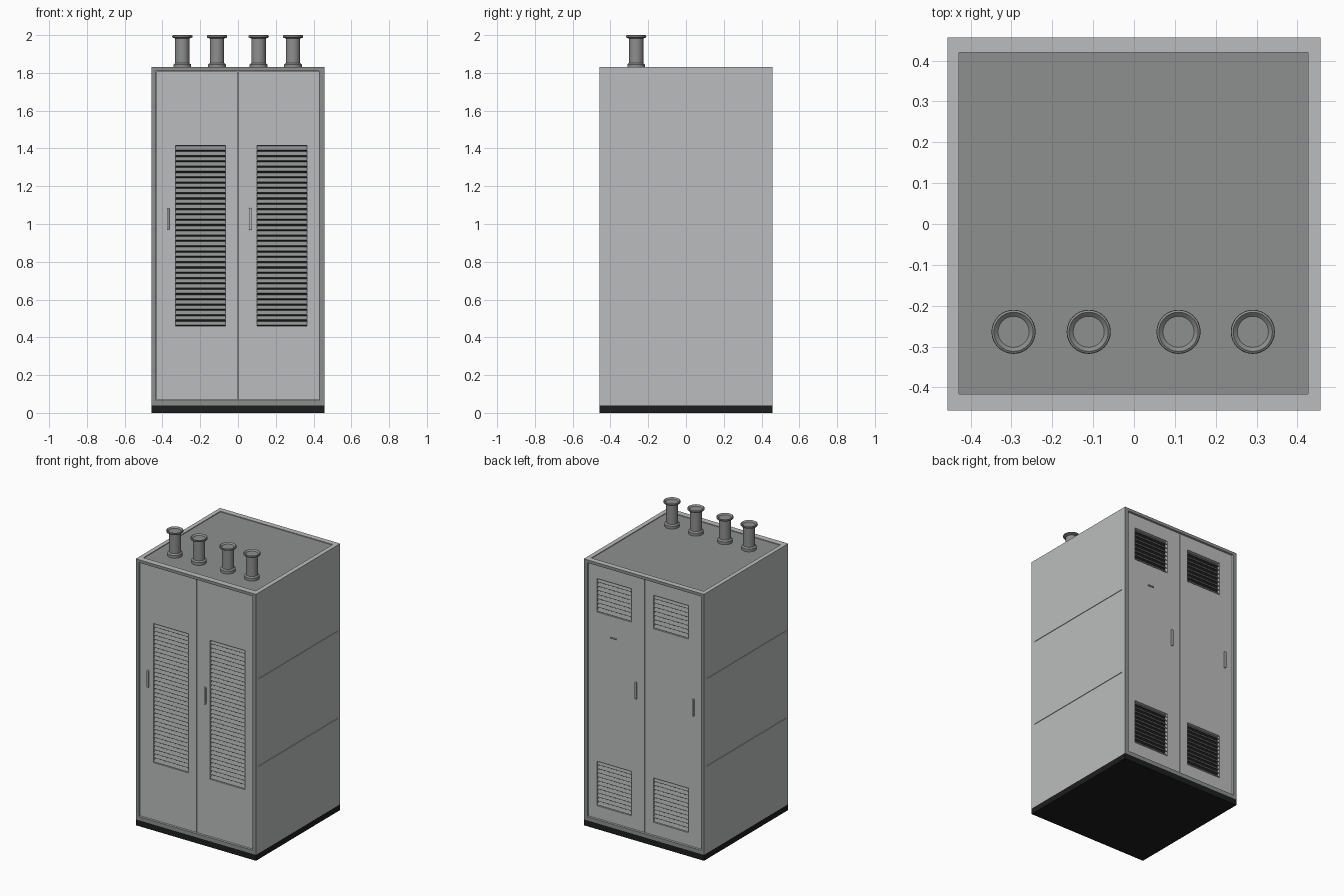
import bpy, bmesh, math
from mathutils import Matrix, Vector

if "Cube" in bpy.data.objects:
    bpy.data.objects.remove(bpy.data.objects["Cube"])


def material(name, v):
    m = bpy.data.materials.new(name)
    m.diffuse_color = (v, v * 1.01, v * 1.02, 1)
    m.use_nodes = True
    m.node_tree.nodes["Principled BSDF"].inputs["Base Color"].default_value = m.diffuse_color
    return m


LIGHT = material("light_grey", 0.50)
MID = material("mid_grey", 0.27)
DARK = material("dark_grey", 0.10)
BLACK = material("black", 0.012)


def add_box(bm, x0, x1, y0, y1, z0, z1, tilt=0):
    size = Matrix.Diagonal((x1 - x0, y1 - y0, z1 - z0, 1))
    mid = Matrix.Translation(((x0 + x1) / 2, (y0 + y1) / 2, (z0 + z1) / 2))
    bmesh.ops.create_cube(bm, size=1, matrix=mid @ Matrix.Rotation(tilt, 4, 'X') @ size)


def make(name, bm, mat=None):
    bmesh.ops.recalc_face_normals(bm, faces=bm.faces)
    me = bpy.data.meshes.new(name)
    bm.to_mesh(me)
    bm.free()
    ob = bpy.data.objects.new(name, me)
    bpy.context.collection.objects.link(ob)
    if mat:
        me.materials.append(mat)
    return ob


def boxes(name, dims, mat=None):
    bm = bmesh.new()
    for d in dims:
        add_box(bm, *d)
    return make(name, bm, mat)


def activate(ob):
    bpy.ops.object.select_all(action='DESELECT')
    ob.select_set(True)
    bpy.context.view_layer.objects.active = ob


def cut(ob, dims):
    cutter = boxes("cutter", dims)
    cutter.hide_render = True
    mod = ob.modifiers.new("cut", 'BOOLEAN')
    mod.operation, mod.solver, mod.object = 'DIFFERENCE', 'EXACT', cutter
    activate(ob)
    bpy.ops.object.modifier_apply(modifier="cut")
    bpy.data.objects.remove(cutter, do_unlink=True)


def ys(s, a, b):
    return (s * a, s * b) if s > 0 else (s * b, s * a)


W = 0.457
# plinth
boxes("plinth", [(-W, W, -W, W, 0, 0.04)], BLACK)

# cabinet shell: door recesses, sunken roof, side panel seams
shell = boxes("cabinet_shell", [(-W, W, -W, W, 0.04, 1.83)], LIGHT)
holes = [(-0.433, 0.430, *ys(s, 0.415, 0.5), 0.066, 1.81) for s in (-1, 1)]
holes.append((-0.428, 0.426, -0.416, 0.42, 1.825, 1.9))
for z in (0.64, 1.24):
    holes += [(W - 0.004, 0.5, -0.43, 0.425, z - 0.002, z + 0.002),
              (-0.5, -W + 0.004, -0.43, 0.425, z - 0.002, z + 0.002)]
cut(shell, holes)
shell.data.materials.append(MID)
for p in shell.data.polygons:
    frame = abs(p.normal.y) > 0.9 and abs(p.center.y) > 0.45
    roof = p.normal.z > 0.9 and 1.82 < p.center.z < 1.828
    if frame or roof:
        p.material_index = 1

# doors, louvres and handles, front and back
DOORS = {"left": (-0.431, -0.002, -0.33, -0.065, -0.37),
         "right": (0.002, 0.428, 0.10, 0.365, 0.065)}
VENTS = {-1: [(0.46, 1.415)], 1: [(0.155, 0.46), (1.485, 1.715)]}
for s, face in ((-1, "front"), (1, "back")):
    for side, (x0, x1, v0, v1, hx) in DOORS.items():
        tag = f"{face}_{side}"
        door = boxes(f"{tag}_door", [(x0, x1, *ys(s, 0.415, 0.446), 0.068, 1.808)], LIGHT)
        cut(door, [(v0, v1, *ys(s, 0.423, 0.5), a, b) for a, b in VENTS[s]])
        boxes(f"{tag}_vent_backing",
              [(v0, v1, *ys(s, 0.421, 0.424), a, b) for a, b in VENTS[s]], BLACK)
        # tilted slats
        bm = bmesh.new()
        for a, b in VENTS[s]:
            n = round((b - a) / 0.0285)
            step = (b - a) / n
            for i in range(n):
                z = a + (i + 0.5) * step
                add_box(bm, v0, v1, *ys(s, 0.4335, 0.4365), z - 0.0125, z + 0.0125,
                        tilt=s * math.radians(38))
        make(f"{tag}_louvre_slats", bm, MID)
        # handle
        grip = boxes(f"{tag}_handle", [(hx - 0.007, hx + 0.007, *ys(s, 0.444, 0.457), 0.968, 1.085)], LIGHT)
        bev = grip.modifiers.new("bevel", 'BEVEL')
        bev.width, bev.segments = 0.004, 2

# small pull on the back door
boxes("back_latch", [(0.215, 0.26, 0.444, 0.453, 1.334, 1.341)], LIGHT)

# roof pipe stubs, lathed
PROFILE = [(0, 1.825), (0.047, 1.825), (0.047, 1.844), (0.038, 1.852), (0.038, 1.982),
           (0.052, 1.987), (0.054, 1.991), (0.053, 1.997), (0.048, 2.0), (0.038, 1.991), (0, 1.991)]
for i, x in enumerate((-0.295, -0.111, 0.109, 0.291)):
    bm = bmesh.new()
    vs = [bm.verts.new((x + r, -0.264, z)) for r, z in PROFILE]
    es = [bm.edges.new(e) for e in zip(vs, vs[1:])]
    bmesh.ops.spin(bm, geom=vs + es, cent=Vector((x, -0.264, 0)), axis=(0, 0, 1),
                   angle=math.tau, steps=32)
    bmesh.ops.remove_doubles(bm, verts=bm.verts, dist=1e-5)
    activate(make(f"roof_pipe_{i + 1}", bm, MID))
    bpy.ops.object.shade_smooth_by_angle(angle=math.radians(35))
